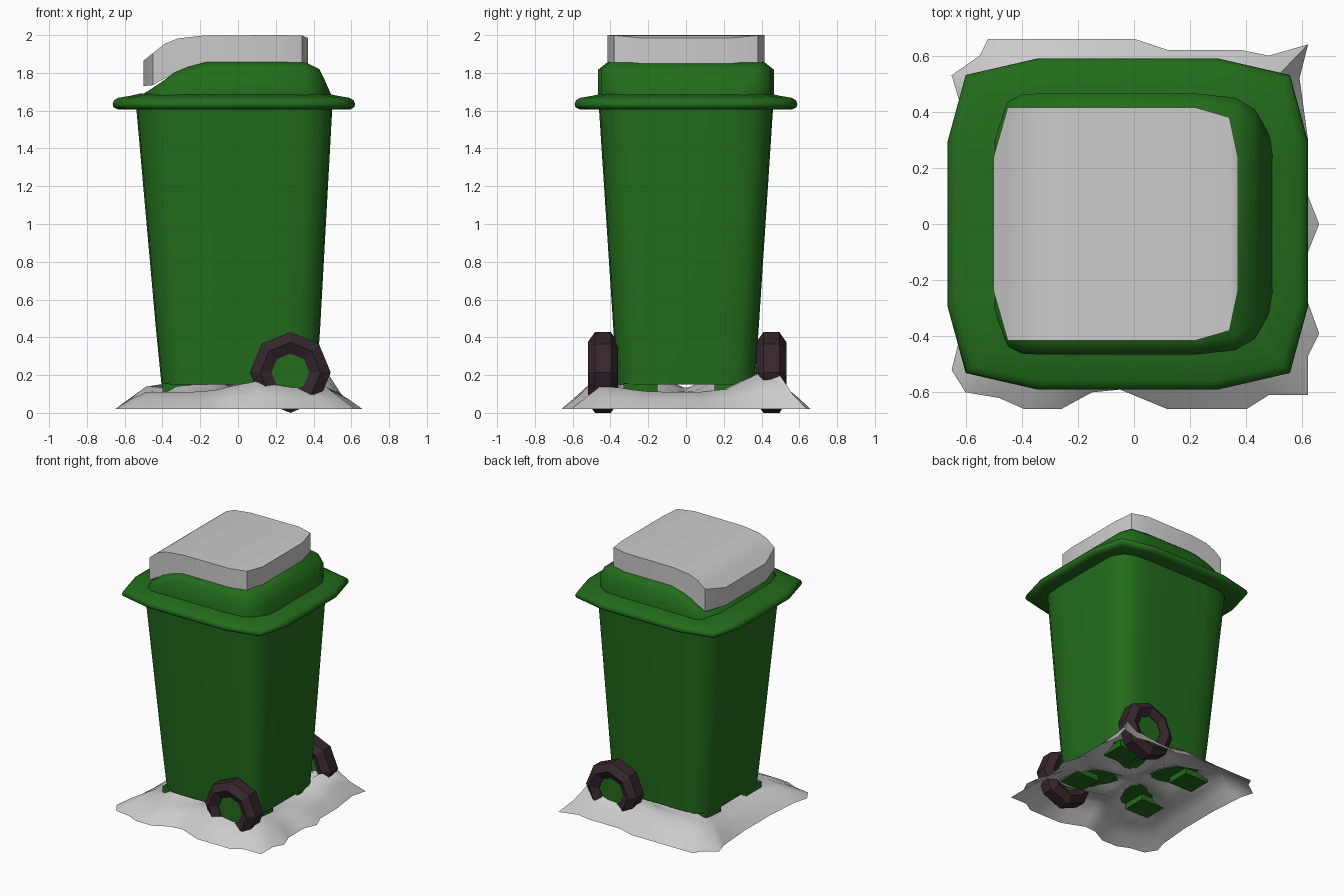
import bpy, bmesh, math

if "Cube" in bpy.data.objects:
    bpy.data.objects.remove(bpy.data.objects["Cube"])


def material(name, rgb):
    m = bpy.data.materials.new(name)
    m.diffuse_color = (*rgb, 1)
    m.use_nodes = True
    m.node_tree.nodes["Principled BSDF"].inputs["Base Color"].default_value = m.diffuse_color
    return m


GREEN = material("green plastic", (0.016, 0.15, 0.011))
RUBBER = material("dark rubber", (0.036, 0.019, 0.026))


def loft(name, rings, mat=None, angle=35, caps=(True, True), closed=False):
    """Skin a list of equal-length closed rings."""
    bm = bmesh.new()
    vs = [[bm.verts.new(p) for p in r] for r in rings]
    n = len(vs[0])
    pairs = list(zip(vs, vs[1:])) + ([(vs[-1], vs[0])] if closed else [])
    for a, b in pairs:
        for i in range(n):
            j = (i + 1) % n
            bm.faces.new((a[i], a[j], b[j], b[i]))
    if not closed:
        for use, ring in zip(caps, (vs[0], vs[-1])):
            if use:
                bm.faces.new(ring)
    bmesh.ops.recalc_face_normals(bm, faces=bm.faces)
    me = bpy.data.meshes.new(name)
    bm.to_mesh(me)
    bm.free()
    ob = bpy.data.objects.new(name, me)
    bpy.context.collection.objects.link(ob)
    if mat:
        me.materials.append(mat)
    if angle:
        bpy.ops.object.select_all(action='DESELECT')
        ob.select_set(True)
        bpy.context.view_layer.objects.active = ob
        bpy.ops.object.shade_smooth_by_angle(angle=math.radians(angle))
    return ob


def bin_ring(cx, hx, hy, z, corner=((1, .5), (.9, .9), (.5, 1))):
    """Rounded rectangle with three points per corner."""
    half = list(corner) + [(-x, y) for x, y in reversed(corner)]
    pts = half + [(x, -y) for x, y in reversed(half)]
    return [(cx + x * hx, y * hy, z) for x, y in pts]


# Tapered body with rounded corners
round_corner = ((1, .5), (.985, .76), (.90, .90), (.76, .985), (.5, 1))
loft("body", [bin_ring(cx, hx, hy, z, round_corner) for cx, hx, hy, z in
              [(.005, .41, .365, .15), (.0, .435, .385, .45), (-.02, .52, .462, 1.63)]],
     GREEN, 60)

# Lid rim with rounded edge
rim = [(.16, 1.612), (.03, 1.605), (.005, 1.618), (0, 1.635), (.008, 1.655),
       (.03, 1.668), (.10, 1.680), (.15, 1.692)]
loft("lid_rim", [bin_ring(-.022, .642 - d, .59 - d, z) for d, z in rim], GREEN, 60)

# Raised lid: cross-sections along x (x, half width, top height)
dome = [(-.53, .27, 1.67), (-.46, .43, 1.715), (-.40, .462, 1.755), (-.34, .465, 1.80),
        (-.27, .465, 1.83), (-.17, .465, 1.857), (.22, .465, 1.857), (.36, .45, 1.855),
        (.43, .41, 1.82), (.46, .36, 1.76), (.50, .28, 1.67)]
rings = []
for x, w, t in dome:
    s = max(t - .04, 1.65)
    rings.append([(x, -w, 1.64), (x, -w, s), (x, -w + .05, t),
                  (x, w - .05, t), (x, w, s), (x, w, 1.64)])
loft("lid_dome", rings, GREEN, 75)

# Snow slab following the lid (x, half width, top, bottom)
cap = [(-.50, .24, 1.865, 1.73), (-.45, .415, 1.905, 1.735), (-.39, .415, 1.953, 1.77),
       (-.32, .415, 1.982, 1.80), (-.18, .415, 1.998, 1.85), (.22, .415, 2.0, 1.85),
       (.34, .38, 1.998, 1.85), (.37, .24, 1.985, 1.85)]
loft("lid_snow", [[(x, -w, b), (x, -w, t), (x, w, t), (x, w, b)] for x, w, t, b in cap],
     None, 30)

# Corner feet
square = [(-1, -1), (1, -1), (1, 1), (-1, 1)]
for x in (-.30, .30):
    for y in (-.24, .24):
        loft("foot", [[(x + a * .10, y + b * .09, z) for a, b in square]
                      for z in (.105, .155)], GREEN, 0)

# Wheels: octagonal tyres with recessed green hubs
WX, WZ = .277, .214


def octagon(r, y):
    return [(WX + r * math.sin(k * math.pi / 4), y, WZ + r * math.cos(k * math.pi / 4))
            for k in range(8)]


for side, yc in (("front", -.44), ("back", .452)):
    tyre = [(.214, -.042), (.214, .042), (.16, .08), (.10, .05), (.10, -.05), (.16, -.08)]
    loft(side + "_tyre", [octagon(r, yc + y) for r, y in tyre], RUBBER, 0, closed=True)
    loft(side + "_hub", [octagon(.102, yc + y) for y in (-.045, .045)], GREEN, 0)
loft("axle", [octagon(.035, y) for y in (-.42, .43)], GREEN, 0)

# Ground snow: uneven sheet rising towards the bin
edge = [(-.52, .66), (-.25, .66), (0, .66), (.12, .62), (.38, .62), (.48, .60), (.62, .64),
        (.59, .52), (.62, .3), (.62, .1), (.66, 0), (.62, -.1), (.62, -.28), (.66, -.39),
        (.62, -.47), (.62, -.61), (.48, -.61), (.40, -.66), (.12, -.66), (-.05, -.59),
        (-.15, -.60), (-.26, -.66), (-.39, -.66), (-.48, -.62), (-.60, -.60), (-.65, -.52),
        (-.62, -.40), (-.60, -.15), (-.60, .15), (-.62, .43), (-.65, .53), (-.55, .60)]
mounds = [(.44, .46, .12, .17), (.0, .5, .05, .2), (-.42, .45, .04, .15),
          (.1, -.45, .06, .17), (.45, -.42, .03, .15)]


def height(x, y):
    return .11 + sum(h * math.exp(-((x - a) ** 2 + (y - b) ** 2) / s ** 2)
                     for a, b, h, s in mounds)


rings = [[(x, y, .02) for x, y in edge]]
for s, f in ((.88, .55), (.75, 1), (.6, 1)):
    rings.append([(x * s, y * s, .02 + f * (height(x * s, y * s) - .02)) for x, y in edge])
# Under the bin the sheet rises past the floor near the feet
for s, base, amp in ((.46, .15, .04), (.28, .155, .04), (.1, .135, 0)):
    rings.append([(x * s, y * s, base - amp * math.cos(4 * math.atan2(y, x)))
                  for x, y in edge])
loft("ground_snow", rings, None, 60, caps=(False, True))
